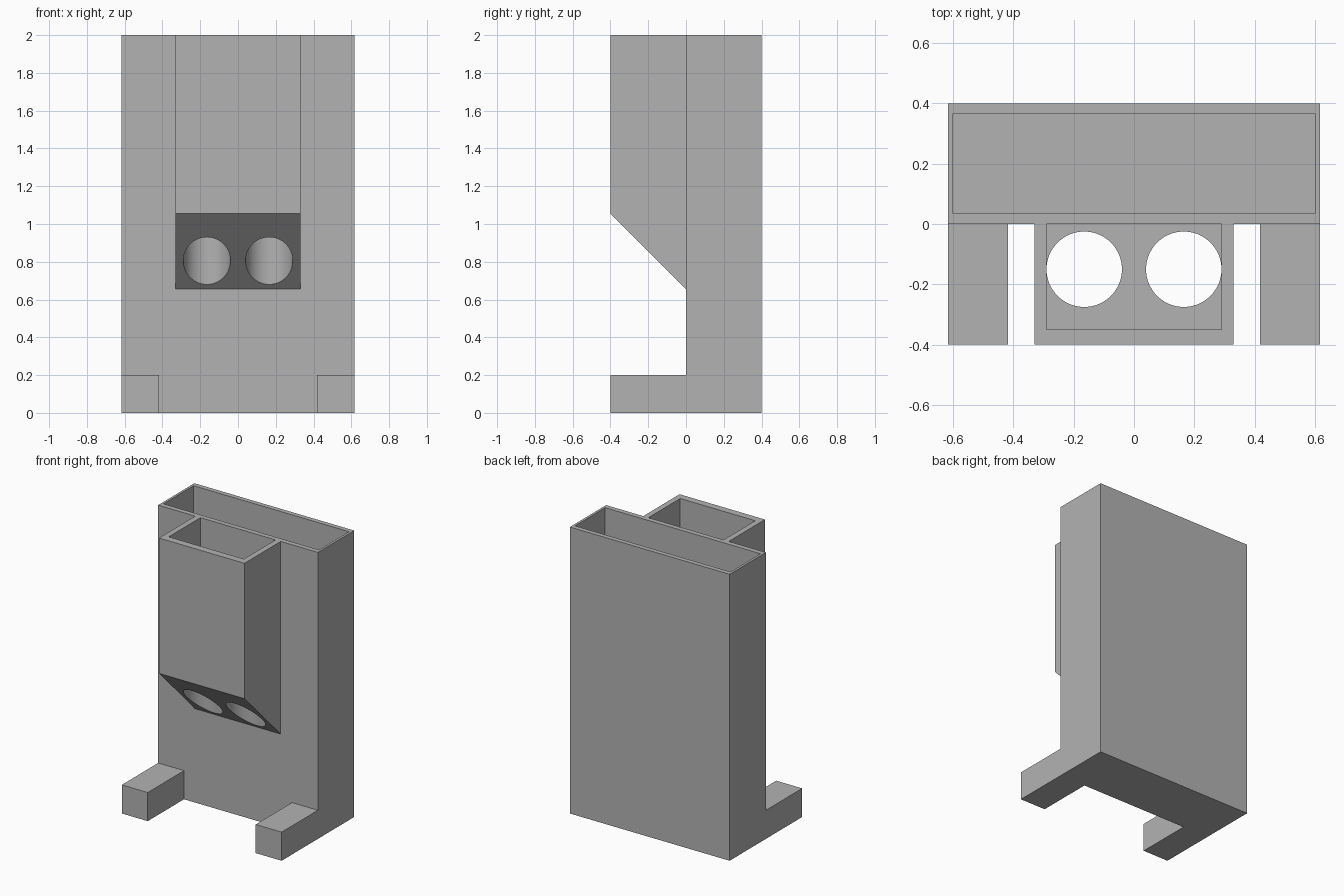
import bpy
import bmesh

if "Cube" in bpy.data.objects:
    bpy.data.objects.remove(bpy.data.objects["Cube"])

grey = bpy.data.materials.new("plain grey")
grey.diffuse_color = (0.45, 0.45, 0.45, 1)
grey.use_nodes = True
grey.node_tree.nodes["Principled BSDF"].inputs["Base Color"].default_value = grey.diffuse_color


def finish(name, bm):
    bmesh.ops.recalc_face_normals(bm, faces=bm.faces)
    mesh = bpy.data.meshes.new(name)
    bm.to_mesh(mesh)
    bm.free()
    obj = bpy.data.objects.new(name, mesh)
    bpy.context.collection.objects.link(obj)
    mesh.materials.append(grey)
    return obj


def extruded(name, profile, x0, x1):
    """Extrude a (y, z) profile along x."""
    bm = bmesh.new()
    face = bm.faces.new([bm.verts.new((x0, y, z)) for y, z in profile])
    new = bmesh.ops.extrude_face_region(bm, geom=[face])["geom"]
    bmesh.ops.translate(bm, vec=(x1 - x0, 0, 0),
                        verts=[v for v in new if isinstance(v, bmesh.types.BMVert)])
    return finish(name, bm)


def box(name, x0, x1, y0, y1, z0, z1):
    return extruded(name, [(y0, z0), (y1, z0), (y1, z1), (y0, z1)], x0, x1)


def cut(target, cutter, operation="DIFFERENCE"):
    mod = target.modifiers.new(operation.lower(), "BOOLEAN")
    mod.operation = operation
    mod.solver = "EXACT"
    mod.object = cutter
    bpy.context.view_layer.objects.active = target
    bpy.ops.object.modifier_apply(modifier=mod.name)
    bpy.data.objects.remove(cutter, do_unlink=True)


# Tall body with L-shaped sides that run out into the two feet
body = box("body", -0.617, 0.617, 0, 0.4, 0, 2)
for side in (-1, 1):
    xs = sorted((side * 0.417, side * 0.617))
    foot = box("foot", xs[0], xs[1], -0.4, 0.1, 0, 0.2)
    cut(body, foot, "UNION")

# Front chute with sloped underside, joined to the body
chute = extruded("chute", [(0.02, 0.655), (0, 0.655), (-0.4, 1.055), (-0.4, 2), (0.02, 2)],
                 -0.33, 0.33)
cut(body, chute, "UNION")

# Open-topped compartments
cut(body, box("tank_cutter", -0.6, 0.6, 0.035, 0.367, 0.05, 2.2))
cut(body, box("chute_cutter", -0.29, 0.29, -0.35, 0, 1.055, 2.2))

# Two round outlets through the chute floor
for x in (-0.165, 0.165):
    bm = bmesh.new()
    bmesh.ops.create_cone(bm, cap_ends=True, segments=64, radius1=0.125,
                          radius2=0.125, depth=0.9)
    bmesh.ops.translate(bm, verts=bm.verts, vec=(x, -0.15, 0.95))
    cut(body, finish("outlet_cutter", bm))

body.name = "dispenser_body"
bpy.ops.object.select_all(action="DESELECT")
body.select_set(True)
bpy.context.view_layer.objects.active = body
bpy.ops.object.shade_smooth_by_angle()
